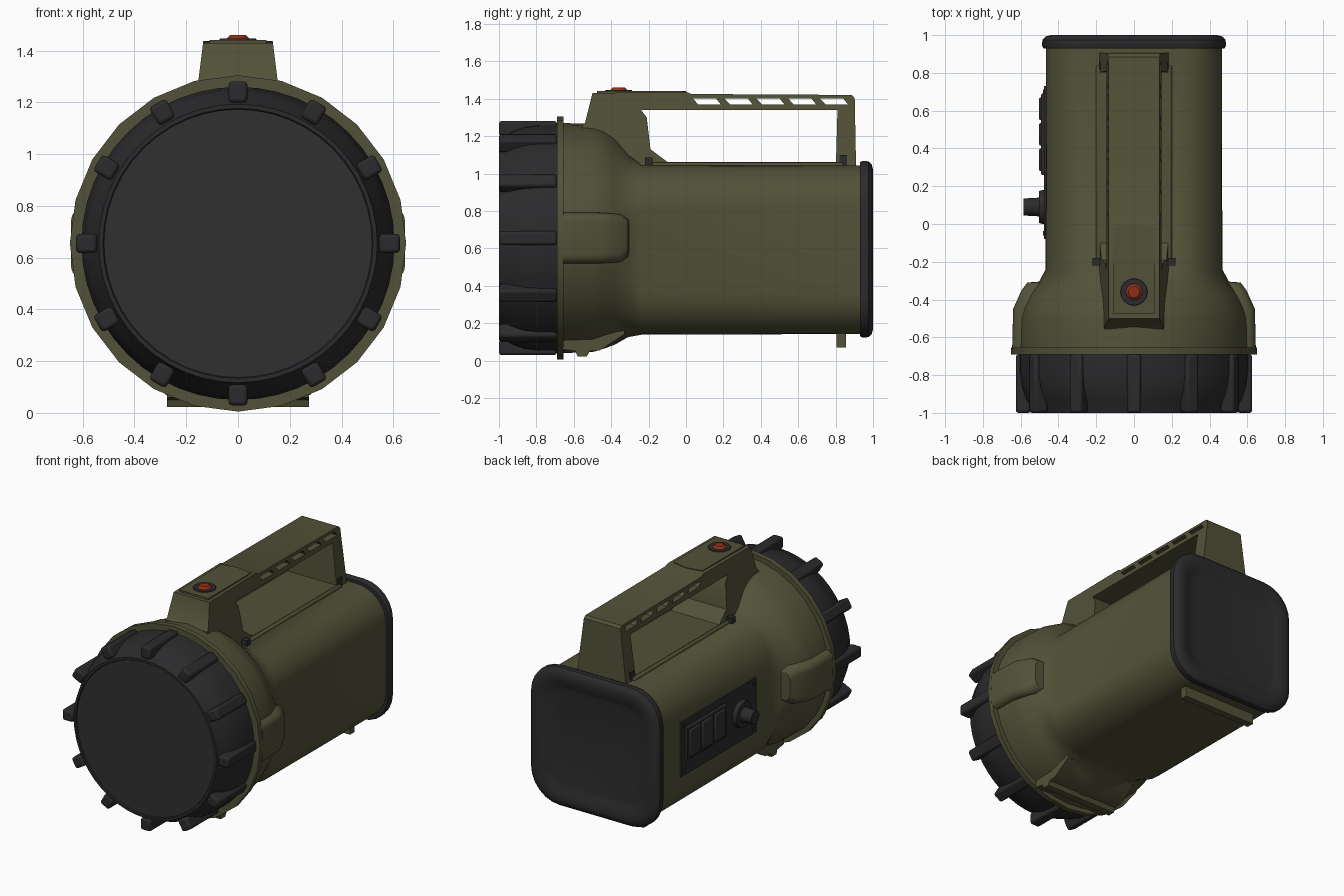
import bpy, bmesh, math
from mathutils import Matrix, Vector

if "Cube" in bpy.data.objects:
    bpy.data.objects.remove(bpy.data.objects["Cube"])


def material(name, rgb):
    m = bpy.data.materials.new(name)
    m.diffuse_color = (*rgb, 1)
    m.use_nodes = True
    m.node_tree.nodes["Principled BSDF"].inputs["Base Color"].default_value = m.diffuse_color
    return m


OLIVE = material("olive_plastic", (0.085, 0.083, 0.04))
RUBBER = material("black_rubber", (0.024, 0.024, 0.026))
LENS = material("dark_lens", (0.03, 0.03, 0.03))
RED = material("red_button", (0.28, 0.03, 0.008))
CZ = 0.655  # height of the lamp axis


def finish(name, bm, mat, bevel=0):
    bmesh.ops.remove_doubles(bm, verts=bm.verts, dist=0.0002)
    bmesh.ops.recalc_face_normals(bm, faces=bm.faces)
    me = bpy.data.meshes.new(name)
    bm.to_mesh(me)
    bm.free()
    ob = bpy.data.objects.new(name, me)
    bpy.context.collection.objects.link(ob)
    me.materials.append(mat)
    bpy.ops.object.select_all(action='DESELECT')
    bpy.context.view_layer.objects.active = ob
    ob.select_set(True)
    bpy.ops.object.shade_smooth_by_angle(angle=math.radians(35))
    if bevel:
        mod = ob.modifiers.new("bevel", 'BEVEL')
        mod.width, mod.segments, mod.limit_method = bevel, 2, 'ANGLE'
        mod.angle_limit = math.radians(40)
    return ob


def loft(name, sections, mat, seg=6):
    """Skin rounded rectangles (y, half width, half height, centre z, corner radius) along y."""
    bm = bmesh.new()
    rings = []
    for y, hw, hh, cz, r in sections:
        ring = []
        for q, (sx, sz) in enumerate([(1, 1), (-1, 1), (-1, -1), (1, -1)]):
            for i in range(seg + 1):
                a = math.pi / 2 * (q + i / seg)
                ring.append(bm.verts.new((sx * (hw - r) + r * math.cos(a), y,
                                          cz + sz * (hh - r) + r * math.sin(a))))
        rings.append(ring)
    n = len(rings[0])
    for a, b in zip(rings, rings[1:]):
        for i in range(n):
            bm.faces.new((a[i], a[(i + 1) % n], b[(i + 1) % n], b[i]))
    bm.faces.new(rings[0])
    bm.faces.new(rings[-1])
    return finish(name, bm, mat)


def lathe(name, profile, mat, seg=6):
    return loft(name, [(y, r, r, CZ, r) for y, r in profile], mat, seg)


def prism(name, outlines, half_width, mat, bevel=0):
    """Side outline in (y, z), further outlines are holes; half_width is a function of z."""
    cu = bpy.data.curves.new(name, 'CURVE')
    cu.dimensions, cu.fill_mode, cu.extrude = '2D', 'BOTH', 1
    for pts in outlines:
        sp = cu.splines.new('POLY')
        sp.points.add(len(pts) - 1)
        for p, (u, v) in zip(sp.points, pts):
            p.co = (u, v, 0, 1)
        sp.use_cyclic_u = True
    tmp = bpy.data.objects.new(name + "_outline", cu)
    bpy.context.collection.objects.link(tmp)
    me = bpy.data.meshes.new_from_object(tmp.evaluated_get(bpy.context.evaluated_depsgraph_get()))
    bpy.data.objects.remove(tmp)
    bm = bmesh.new()
    bm.from_mesh(me)
    for v in bm.verts:
        u, z, w = v.co
        v.co = (math.copysign(half_width(z), w), u, z)
    return finish(name, bm, mat, bevel)


def box(bm, lo, hi, rot=Matrix()):
    lo, hi = Vector(lo), Vector(hi)
    bmesh.ops.create_cube(bm, size=1, matrix=rot @ Matrix.Translation((lo + hi) / 2)
                          @ Matrix.Diagonal((*(hi - lo), 1)))


def boxes(name, spans, mat, bevel=0):
    bm = bmesh.new()
    for lo, hi in spans:
        box(bm, lo, hi)
    return finish(name, bm, mat, bevel)


def disc(name, centre, r1, r2, depth, mat, axis='Z', seg=16):
    bm = bmesh.new()
    rot = Matrix.Rotation(-math.pi / 2, 4, 'Y') if axis == 'X' else Matrix()
    bmesh.ops.create_cone(bm, cap_ends=True, segments=seg, radius1=r1, radius2=r2, depth=depth,
                          matrix=Matrix.Translation(centre) @ rot)
    return finish(name, bm, mat)


# Body: round bell at the front blending into a rounded box
loft("body", [(-0.66, .615, .615, CZ, .615), (-0.5, .61, .61, CZ, .61),
              (-0.44, .592, .592, CZ, .592), (-0.38, .56, .56, .645, .54),
              (-0.31, .505, .49, .615, .40), (-0.24, .468, .454, .592, .24),
              (0.94, .465, .45, .592, .22)], OLIVE, 8)
loft("side_bulges", [(-0.66, .645, .138, CZ, .05), (-0.45, .64, .135, CZ, .05),
                     (-0.35, .595, .128, CZ, .05), (-0.31, .565, .10, CZ, .05),
                     (-0.30, .44, .09, CZ, .05)], OLIVE)
lathe("flange", [(-0.69, .63), (-0.69, .65), (-0.655, .65), (-0.655, .6)], OLIVE)

# Lens bezel with twelve grip ribs
lathe("bezel", [(-0.985, .515), (-1.0, .522), (-1.0, .538), (-0.965, .55), (-0.92, .575),
                (-0.86, .595), (-0.78, .605), (-0.685, .605)], RUBBER, 12)
lathe("lens", [(-0.993, .518), (-0.95, .518)], LENS, 12)
bm = bmesh.new()
for i in range(12):
    spin = Matrix.Translation((0, 0, CZ)) @ Matrix.Rotation(i * math.pi / 6, 4, 'Y')
    box(bm, (-.037, -1, .545), (.037, -.69, .626), spin)
finish("grip_ribs", bm, RUBBER, .014)

# Rear rubber cap with a raised rim and sunken centre
loft("rear_cap", [(y, w, w - .015, .595, r) for y, w, r in
                  [(.93, .46, .2), (.93, .48, .21), (.945, .487, .215), (.975, .485, .215),
                   (.993, .468, .2), (1, .44, .18), (.997, .40, .15), (.98, .36, .12),
                   (.975, .34, .11)]], RUBBER)

# Handle: one side outline with a hand opening and a row of slanted slots
outer = [(-.56, 1.0), (-.555, 1.255), (-.54, 1.27), (-.5, 1.43), (0, 1.437), (.03, 1.425),
         (.885, 1.42), (.902, 1.405), (.91, 1.0)]
opening = [(-.24, 1.34), (-.21, 1.3), (-.19, 1.13), (-.10, 1.062), (.802, 1.062), (.81, 1.34)]
slots = [[(y + .03, 1.37), (y + .15, 1.37), (y + .125, 1.402), (y, 1.402)]
         for y in (.035, .205, .375, .545, .715)]
prism("handle", [outer, opening] + slots, lambda z: .135 + (1.43 - z) * .125, OLIVE)
boxes("handle_base", [((-.2, -.22, .95), (.2, .84, 1.06))], OLIVE, .01)
boxes("strap_pins", [((s * .2 - .02, y - .02, 1.04), (s * .2 + .02, y + .02, 1.085))
                     for s in (-1, 1) for y in (-.2,)]
      + [((s * .165 - .02, .82, 1.04), (s * .165 + .02, .86, 1.1)) for s in (-1, 1)], RUBBER)

# Switch plate and push button on top of the handle
bm = bmesh.new()
outline = [(-.11, -.475), (.11, -.475), (.11, -.02), (0, .0), (-.11, -.02)]
face = bm.faces.new([bm.verts.new((x, y, 1.43)) for x, y in outline])
top = bmesh.ops.extrude_face_region(bm, geom=[face])["geom"]
bmesh.ops.translate(bm, vec=(0, 0, .012), verts=[v for v in top if isinstance(v, bmesh.types.BMVert)])
finish("switch_plate", bm, OLIVE)
disc("button_collar", (0, -.36, 1.44), .076, .07, .014, RUBBER)
disc("button", (0, -.36, 1.451), .05, .03, .02, RED, seg=12)

# Feet
prism("front_foot", [[(-.66, .06), (-.59, .05), (-.58, .022), (-.53, .022), (-.515, .05),
                      (-.46, .055), (-.33, .14), (-.33, .25), (-.66, .25)]],
      lambda z: .275, OLIVE)
boxes("rear_foot", [((-.28, .805, .07), (.28, .855, .2))], OLIVE)

# Control panel on the left side: frame, three rockers and a knob
boxes("control_panel", [((-.476, -.08, .42), (-.44, .73, .79))], RUBBER)
boxes("rocker_frame", [((-.492, .26, .52), (-.46, .69, .745))], RUBBER, .006)
for i in range(3):
    y = .28 + i * .135
    boxes(f"rocker_{i + 1}", [((-.503, y, .54), (-.47, y + .12, .725))], LENS, .008)
disc("knob_base", (-.483, .09, .61), .095, .085, .04, RUBBER, 'X', 20)
disc("knob", (-.54, .09, .61), .05, .045, .09, RUBBER, 'X', 12)
boxes("panel_screws", [((-.481, y - .012, z - .012), (-.46, y + .012, z + .012))
                       for y in (-.05, .70) for z in (.45, .76)], LENS)
